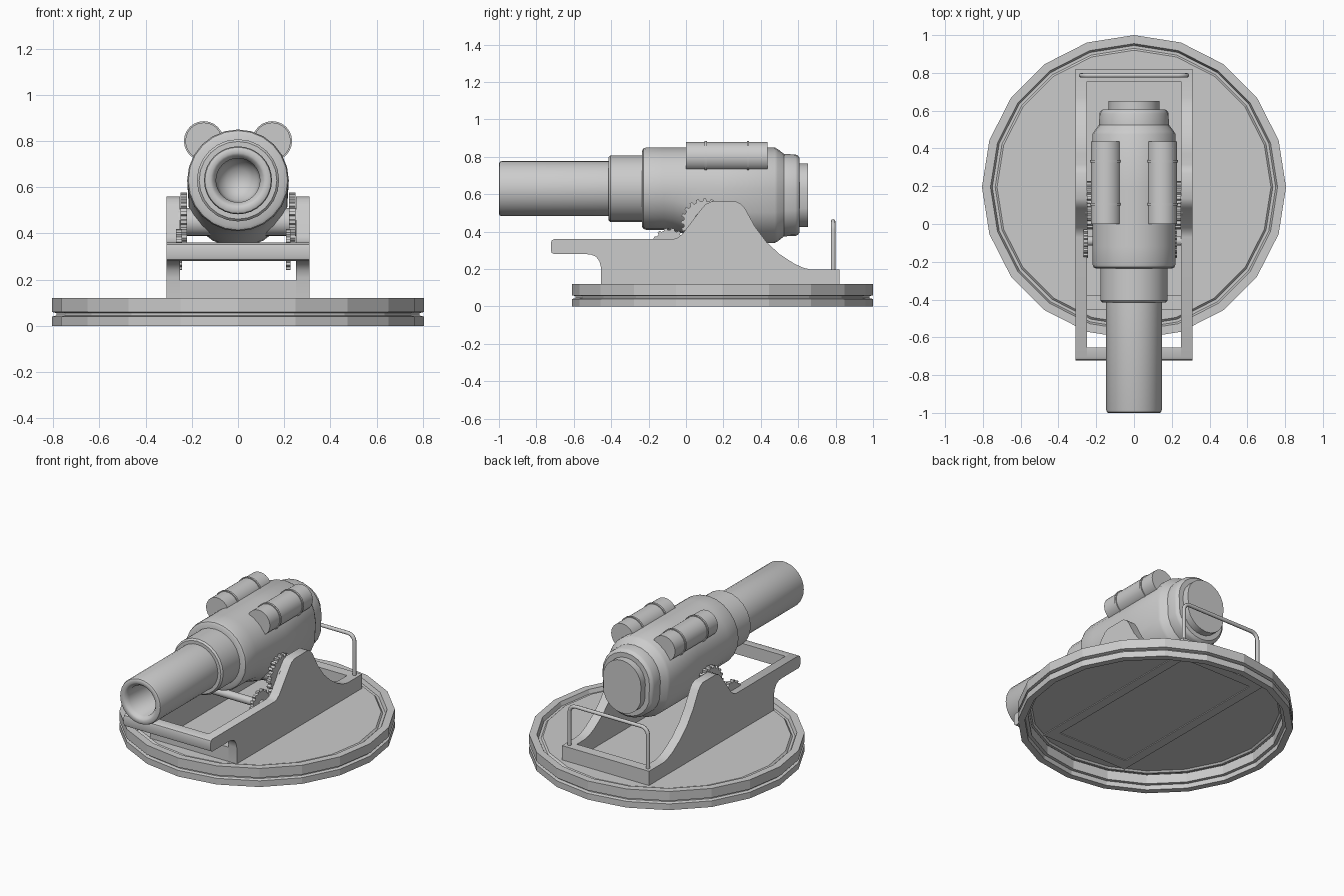
import bpy, bmesh
from math import sin, cos, pi, radians
from mathutils import Vector

if "Cube" in bpy.data.objects:
    bpy.data.objects.remove(bpy.data.objects["Cube"])


def finish(name, bm, smooth=None, merge=True):
    if merge:
        bmesh.ops.remove_doubles(bm, verts=bm.verts, dist=1e-5)
    bmesh.ops.recalc_face_normals(bm, faces=bm.faces)
    me = bpy.data.meshes.new(name)
    bm.to_mesh(me)
    bm.free()
    ob = bpy.data.objects.new(name, me)
    bpy.context.collection.objects.link(ob)
    if smooth:
        bpy.ops.object.select_all(action='DESELECT')
        ob.select_set(True)
        bpy.context.view_layer.objects.active = ob
        bpy.ops.object.shade_smooth_by_angle(angle=radians(smooth))
    return ob


def lathe(name, profile, place, sides, smooth=None):
    """Revolve (radius, along) pairs; place(u, v, along) maps to 3D."""
    bm = bmesh.new()
    rings = [[bm.verts.new(place(r * cos(2 * pi * i / sides), r * sin(2 * pi * i / sides), h))
              for i in range(sides)] for r, h in profile]
    for a, b in zip(rings, rings[1:]):
        for i in range(sides):
            j = (i + 1) % sides
            bm.faces.new((a[i], a[j], b[j], b[i]))
    return finish(name, bm, smooth)


def extrude_x(name, pts, x0, x1, smooth=None):
    """Extrude a (y, z) outline from x0 to x1."""
    bm = bmesh.new()
    f = bm.faces.new([bm.verts.new((x0, y, z)) for y, z in pts])
    new = bmesh.ops.extrude_face_region(bm, geom=[f])['geom']
    bmesh.ops.translate(bm, vec=(x1 - x0, 0, 0),
                        verts=[v for v in new if isinstance(v, bmesh.types.BMVert)])
    return finish(name, bm, smooth)


def rect(y0, y1, z0, z1):
    return [(y0, z0), (y1, z0), (y1, z1), (y0, z1)]


def gear(name, y, z, r, teeth, x0, x1):
    pts = []
    for i in range(teeth):
        for f, rr in ((-.3, r * .88), (-.18, r), (.18, r), (.3, r * .88)):
            a = 2 * pi * (i + f) / teeth
            pts.append((y + rr * cos(a), z + rr * sin(a)))
    return extrude_x(name, pts, x0, x1)


def rod_x(name, y, z, r, half):
    return lathe(name, [(0, -half), (r, -half), (r, half), (0, half)],
                 lambda u, v, h: (h, y + u, z + v), 24, 40)


# Turntable: rim with groove, sunken top plate, open underneath
lathe("turntable", [(0, .105), (.725, .105), (.735, .095), (.75, .095), (.76, .12), (.805, .12),
                    (.805, .06), (.785, .055), (.785, .045), (.805, .04), (.805, 0),
                    (.765, 0), (.765, .03), (.745, .03), (.745, .09)],
      lambda u, v, h: (u, v + .195, h), 20)

# Carriage cheeks and cross bars
outline = [(-.455, .1), (-.455, .21), (-.462, .24), (-.48, .265), (-.505, .277), (-.535, .28),
           (-.705, .28), (-.718, .287), (-.722, .3), (-.722, .34), (-.718, .353), (-.705, .36),
           (-.07, .36), (-.045, .367), (-.02, .387), (.085, .525), (.105, .547), (.135, .56),
           (.27, .56), (.295, .547), (.315, .525), (.37, .425), (.43, .345), (.5, .28),
           (.58, .228), (.63, .206), (.67, .197), (.82, .197), (.82, .1)]
for s, side in ((-1, "left"), (1, "right")):
    extrude_x("cheek_" + side, outline, s * .25, s * .31, 30)
front = [(-.705, .28), (-.655, .28), (-.655, .36), (-.705, .36), (-.718, .353),
         (-.722, .34), (-.722, .3), (-.718, .287)]
extrude_x("front_crossbar", front, -.25, .25, 30)
extrude_x("front_sill", rect(-.455, -.375, .1, .197), -.25, .25)
extrude_x("rear_sill", rect(.755, .82, .1, .197), -.25, .25)


# Gun: chase and bore, then a body whose lower half drops toward the breech
def along_y(u, v, h):
    return (u, h, .63 + v)


def breech_drop(u, v, h):
    t = min(max((h + .12) / .3, 0), 1)
    t = t * t * (3 - 2 * t)
    return (u, h, .63 + v - (.07 * t if v < -1e-4 else 0))


lathe("barrel", [(0, -.6), (.05, -.615), (.085, -.65), (.095, -.7), (.095, -.975), (.11, -.995),
                 (.118, -1), (.135, -1), (.143, -.996), (.147, -.985), (.147, -.4)],
      along_y, 32, 40)
lathe("barrel_hoop", [(.14, -.415), (.168, -.415), (.178, -.405), (.178, -.22)], along_y, 24, 40)
body = [(.15, -.235), (.203, -.235), (.215, -.228), (.22, -.213)]
body += [(.22, -.12 + .05 * i) for i in range(7)]
body += [(.22, .475), (.212, .49), (.185, .525), (.183, .585), (.178, .597), (.165, .607),
         (.135, .607), (.135, .652), (0, .652)]
lathe("gun_body", body, breech_drop, 24, 35)

# Recoil cylinders with bands
for s, side in ((-1, "left"), (1, "right")):
    def place(u, v, h, s=s):
        return (s * .148 + u, h, .8 + v)
    lathe("recoil_cylinder_" + side, [(0, 0), (.08, 0), (.08, .437), (0, .437)], place, 24, 40)
    for k, y in enumerate((.105, .332)):
        lathe(f"cylinder_band_{side}_{k}", [(.075, y - .006), (.086, y - .006), (.086, y + .006),
                                            (.075, y + .006)], place, 24, 40)

# Trunnion, pinion shaft and elevation gears
rod_x("trunnion", .1, .45, .06, .26)
rod_x("pinion_shaft", -.09, .33, .025, .26)
for s, side in ((-1, "left"), (1, "right")):
    gear("elevation_gear_" + side, .1, .45, .128, 20, s * .22, s * .248)
gear("pinion_left", -.09, .33, .09, 14, -.268, -.243)
gear("pinion_right", -.09, .33, .09, 14, .208, .228)

# Rear hand rail
cu = bpy.data.curves.new("hand_rail", 'CURVE')
cu.dimensions = '3D'
cu.bevel_depth = .012
cu.bevel_resolution = 2
arc = [radians(a) for a in (0, 22.5, 45, 67.5, 90)]
half = [(.28, .18)] + [(.235 + .045 * cos(a), .41 + .045 * sin(a)) for a in arc]
path = half + [(-x, z) for x, z in reversed(half)]
sp = cu.splines.new('POLY')
sp.points.add(len(path) - 1)
for p, (x, z) in zip(sp.points, path):
    p.co = (x, .787, z, 1)
bpy.context.collection.objects.link(bpy.data.objects.new("hand_rail", cu))
